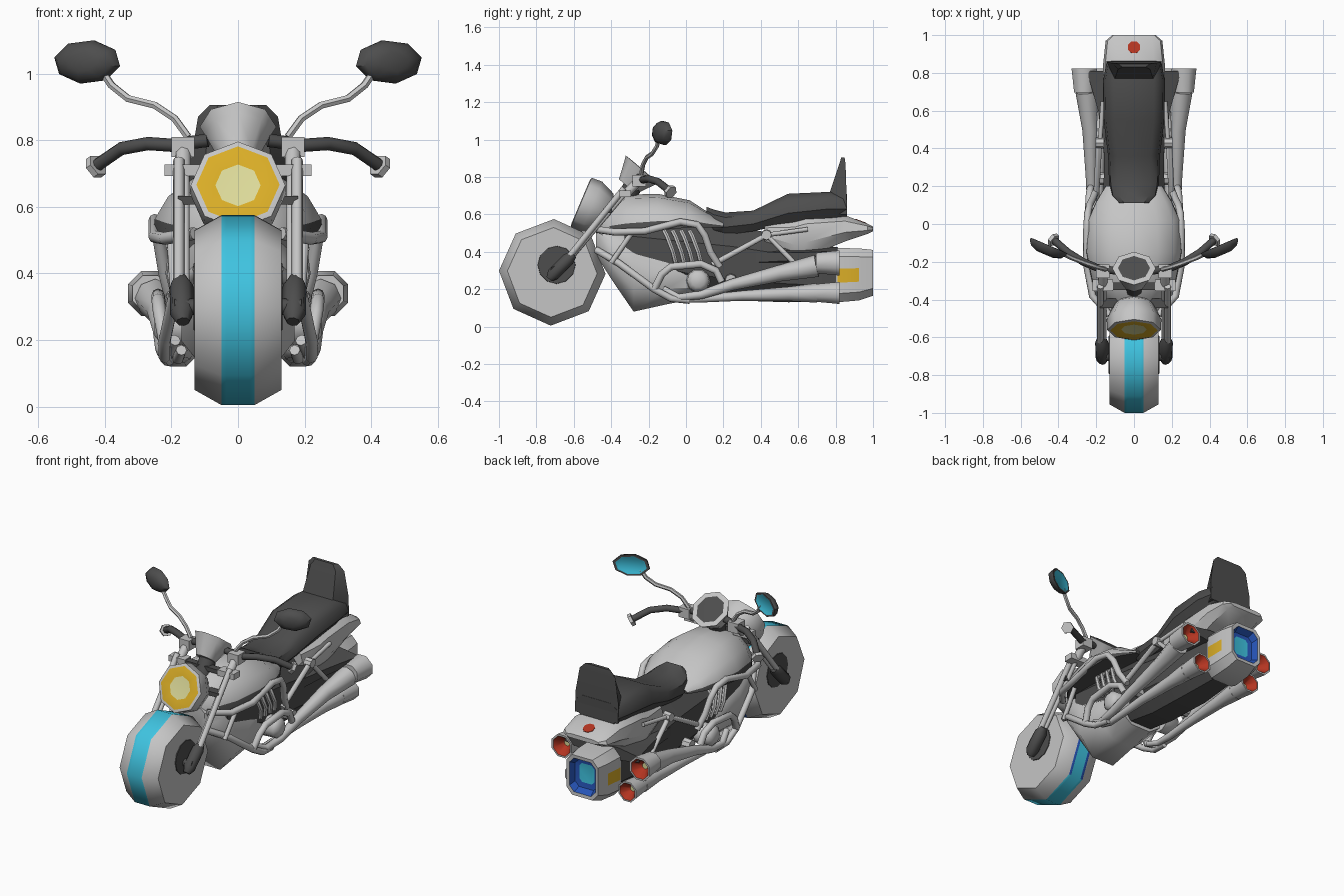
import bpy, bmesh, math
from mathutils import Vector as V

COLOURS = {
    "light_grey": (0.56, 0.56, 0.56), "dark_grey": (0.075, 0.075, 0.075),
    "cyan": (0.05, 0.55, 0.75), "blue": (0.02, 0.09, 0.48),
    "yellow": (0.70, 0.42, 0.02), "cream": (0.72, 0.70, 0.32),
    "red": (0.45, 0.035, 0.015)}
MATS = {}
for key, c in COLOURS.items():
    MATS[key] = bpy.data.materials.new(key)
    MATS[key].diffuse_color = (*c, 1)
L, D = "light_grey", "dark_grey"


def skin(name, rings, bands, mirror=False, angle=35, rule=None):
    """Join rings of points; bands = colour, or [first cap, each band, last cap]."""
    if isinstance(bands, str):
        bands = [bands] * (len(rings) + 1)
    bm = bmesh.new()
    vs = [[bm.verts.new(p) for p in r] for r in rings]
    n = len(rings[0])
    cols = {}
    cols[bm.faces.new(vs[0][::-1])] = bands[0]
    cols[bm.faces.new(vs[-1])] = bands[-1]
    for k in range(len(vs) - 1):
        for i in range(n):
            j = (i + 1) % n
            cols[bm.faces.new((vs[k][i], vs[k][j], vs[k + 1][j], vs[k + 1][i]))] = bands[k + 1]
    bmesh.ops.recalc_face_normals(bm, faces=bm.faces)
    used = []
    for f, c in cols.items():
        c = (rule and rule(f, f.calc_center_median())) or c
        if c not in used:
            used.append(c)
        f.material_index = used.index(c)
    me = bpy.data.meshes.new(name)
    bm.to_mesh(me)
    bm.free()
    for c in used:
        me.materials.append(MATS[c])
    ob = bpy.data.objects.new(name, me)
    bpy.context.collection.objects.link(ob)
    bpy.ops.object.select_all(action='DESELECT')
    ob.select_set(True)
    bpy.context.view_layer.objects.active = ob
    bpy.ops.object.shade_smooth_by_angle(angle=math.radians(angle))
    if mirror:
        ob.modifiers.new("Mirror", 'MIRROR')
    return ob


def loft(name, sections, shape, bands, **kw):
    """Body along y from (y, half width, bottom z, top z) sections."""
    full = shape + [(-a, b) for a, b in reversed(shape) if a > 0]
    rings = [[(a * w, y, lo + b * (hi - lo)) for a, b in full] for y, w, lo, hi in sections]
    return skin(name, rings, bands, **kw)


def lathe(name, centre, axis, profile, bands, n=8, phase=0.0, stretch=1, **kw):
    axis = V(axis).normalized()
    u = axis.cross(V((0, 0, 1))).normalized()
    v = u.cross(axis)
    rings = [[V(centre) + axis * d + u * (r * stretch * math.cos(phase + math.tau * i / n))
              + v * (r * math.sin(phase + math.tau * i / n)) for i in range(n)] for d, r in profile]
    return skin(name, rings, bands, **kw)


def tube(name, pts, radii, col=L, n=8, mirror=True):
    pts = [V(p) for p in pts]
    if not isinstance(radii, (list, tuple)):
        radii = [radii] * len(pts)
    rings, u = [], None
    for i, p in enumerate(pts):
        t = (pts[min(i + 1, len(pts) - 1)] - pts[max(i - 1, 0)]).normalized()
        u = t.orthogonal() if u is None else u - t * u.dot(t)
        u.normalize()
        w = t.cross(u)
        rings.append([p + (u * math.cos(math.tau * k / n) + w * math.sin(math.tau * k / n)) * radii[i]
                      for k in range(n)])
    return skin(name, rings, col, mirror=mirror, angle=55)


def box(name, c, s, col=L, mirror=False):
    sq = [(-1, -1), (1, -1), (1, 1), (-1, 1)]
    skin(name, [[(c[0] + a * s[0] / 2, c[1] + b * s[1] / 2, c[2] + k * s[2] / 2) for a, b in sq]
                for k in (-1, 1)], col, mirror=mirror)


OCT = [(0.45, 0), (1, 0.28), (1, 0.72), (0.45, 1)]
NOZZLE = [(0.65, 0), (1, 0.16), (1, 0.36), (1, 0.62), (1, 0.84), (0.65, 1)]
DOME = [(0, 0), (1, 0), (0.98, 0.25), (0.82, 0.6), (0.5, 0.9), (0, 1)]
FLAT = [(0, 0), (0.75, 0), (1, 0.35), (0.93, 0.78), (0.65, 1), (0, 1)]

# Front wheel with stripe and hubs
lathe("front_wheel", (0, -0.715, 0.29), (1, 0, 0),
      [(-0.13, 0.24), (-0.05, 0.285), (-0.035, 0.285), (0.035, 0.285), (0.05, 0.285), (0.13, 0.24)],
      [L, L, "cyan", "cyan", "cyan", L, L], phase=0.03, angle=50,
      rule=lambda f, c: "blue" if 0.036 < abs(c.x) < 0.05 and f.normal.y > 0.6 else None)
lathe("wheel_hub", (0.13, -0.692, 0.33), (1, 0, 0), [(-0.01, 0.105), (0.004, 0.1)], D, n=12, mirror=True)

# Forks
tube("fork_outer", [(0.178, -0.66, 0.33), (0.178, -0.33, 0.74)], 0.017)
tube("fork_inner", [(0.158, -0.63, 0.35), (0.158, -0.31, 0.73)], 0.013)
tube("fork_foot", [(0.165, -0.73, 0.255), (0.168, -0.71, 0.28), (0.17, -0.63, 0.36), (0.172, -0.6, 0.385)],
     [0.02, 0.036, 0.036, 0.02], D)
tube("axle", [(0.1, -0.70, 0.30), (0.19, -0.70, 0.30)], 0.025, D)
box("fork_clamp", (0.165, -0.325, 0.71), (0.11, 0.06, 0.035), mirror=True)
box("clamp_bridge", (0, -0.33, 0.71), (0.24, 0.04, 0.025), D)
box("lower_clamp", (0, -0.42, 0.62), (0.36, 0.05, 0.025), D)
tube("steering_neck", [(0, -0.28, 0.76), (0, -0.42, 0.5)], 0.05, D, mirror=False)

# Headlight
lathe("headlight", (0, -0.56, 0.665), (0, -0.92, 0.39),
      [(-0.17, 0.06), (-0.14, 0.11), (-0.06, 0.145), (0, 0.142), (0.004, 0.125), (-0.001, 0.068)],
      [L, L, L, L, L, "yellow", "cream"], angle=50)

# Gauge
lathe("gauge", (0, -0.235, 0.84), (0, 0.65, 0.76),
      [(-0.12, 0.06), (-0.03, 0.1), (0, 0.115), (0.002, 0.085)], [L, L, L, L, D], angle=50)

# Handlebars and mirrors
box("bar_riser", (0.165, -0.25, 0.78), (0.07, 0.07, 0.06), mirror=True)
tube("riser_link", [(0.165, -0.25, 0.78), (0.165, -0.32, 0.71)], 0.025)
tube("handlebar", [(0.09, -0.25, 0.80), (0.2, -0.23, 0.785), (0.27, -0.2, 0.79), (0.35, -0.15, 0.775),
                   (0.43, -0.08, 0.72)], 0.02, D)
lathe("bar_end", (0.425, -0.085, 0.722), (0.65, 0.55, -0.45), [(-0.008, 0.036), (0.012, 0.036)], L,
      n=6, mirror=True)
tube("mirror_stem", [(0.15, -0.24, 0.81), (0.19, -0.23, 0.865), (0.25, -0.21, 0.905), (0.33, -0.18, 0.925),
                     (0.38, -0.155, 0.965), (0.41, -0.145, 1.01)], 0.012, n=6)
lathe("mirror", (0.455, -0.125, 1.035), (-0.39, 0.92, 0),
      [(-0.04, 0.03), (-0.025, 0.055), (0, 0.066), (0.012, 0.066), (0.013, 0.056), (0.01, 0.052)],
      [D, D, D, D, D, "cyan", "cyan"], stretch=1.62, phase=0.2, mirror=True, angle=50)

# Tank with dark lower edge
loft("tank", [(-0.47, 0.09, 0.51, 0.60), (-0.41, 0.16, 0.50, 0.65), (-0.32, 0.22, 0.50, 0.705),
              (-0.15, 0.255, 0.515, 0.71), (0.02, 0.245, 0.53, 0.675), (0.12, 0.2, 0.53, 0.61),
              (0.2, 0.15, 0.53, 0.57)], DOME, L, angle=45,
     rule=lambda f, c: D if f.normal.z < 0.25 and c.y > -0.42 else None)

# Belly, engine core and rear body
loft("belly", [(-0.48, 0.11, 0.38, 0.56), (-0.39, 0.17, 0.24, 0.54), (-0.28, 0.17, 0.08, 0.50),
               (-0.1, 0.17, 0.12, 0.42), (0.06, 0.15, 0.15, 0.36)], OCT, L, angle=50)
loft("engine_core", [(-0.33, 0.16, 0.30, 0.56), (0.0, 0.165, 0.18, 0.56), (0.25, 0.16, 0.14, 0.54),
                     (0.55, 0.16, 0.13, 0.48), (0.82, 0.12, 0.14, 0.42)], OCT, D)
loft("rear_side_panel", [(0.3, 0.15, 0.30, 0.44), (0.6, 0.19, 0.33, 0.42), (0.81, 0.25, 0.35, 0.425)], OCT, D)

# Rear thruster with recessed glowing nozzle
loft("thruster", [(0.78, 0.115, 0.135, 0.42), (0.81, 0.125, 0.13, 0.42), (0.925, 0.12, 0.14, 0.418),
                  (1.0, 0.105, 0.165, 0.41), (0.998, 0.088, 0.185, 0.39), (0.96, 0.075, 0.205, 0.37),
                  (0.955, 0.05, 0.235, 0.35)], NOZZLE, [L, L, L, L, L, "blue", "blue", "cyan"],
     rule=lambda f, c: "yellow" if abs(f.normal.x) > 0.9 and 0.82 < c.y < 0.92 and abs(c.x) > 0.11
     and 0.23 < c.z < 0.31 else None)

# Seat and backrest
loft("seat", [(0.11, 0.08, 0.55, 0.64), (0.15, 0.12, 0.5, 0.625), (0.21, 0.132, 0.49, 0.61),
              (0.36, 0.137, 0.51, 0.62), (0.545, 0.16, 0.55, 0.71), (0.76, 0.163, 0.58, 0.72),
              (0.86, 0.145, 0.585, 0.71)], FLAT, D, angle=45)
skin("backrest", [[(-w, b, z), (-w * 0.7, a, z), (w * 0.7, a, z), (w, b, z)] for z, w, a, b in
                  [(0.6, 0.145, 0.74, 0.862), (0.72, 0.145, 0.77, 0.858), (0.87, 0.12, 0.82, 0.853),
                   (0.905, 0.085, 0.83, 0.848)]], D)

# Tail fender and lamp
loft("tail_fender", [(0.42, 0.14, 0.45, 0.55), (0.58, 0.16, 0.36, 0.58), (0.64, 0.165, 0.37, 0.6),
                     (0.85, 0.163, 0.455, 0.595), (0.97, 0.15, 0.495, 0.55), (1.0, 0.115, 0.51, 0.535)], FLAT, L)
lathe("tail_lamp", (0, 0.935, 0.5625), (0, 0.35, 0.94), [(-0.004, 0.036), (0.003, 0.035)], "red",
      phase=math.pi / 8)

# Exhaust pipes flaring to the rear, with deep red and cream mouths
for tag, path, end_r in (
        ("upper", [(0.19, -0.12, 0.2), (0.215, -0.04, 0.155), (0.225, 0.08, 0.17), (0.225, 0.25, 0.225),
                   (0.23, 0.5, 0.285), (0.25, 0.7, 0.325), (0.263, 0.80, 0.34)], 0.073),
        ("lower", [(0.17, -0.08, 0.17), (0.18, 0.0, 0.145), (0.185, 0.1, 0.15), (0.185, 0.3, 0.165),
                   (0.18, 0.55, 0.175), (0.18, 0.7, 0.18), (0.18, 0.80, 0.18)], 0.064)):
    tube(tag + "_exhaust", path[:-1], [end_r * k for k in (0.25, 0.28, 0.32, 0.42, 0.6, 0.82)])
    lathe(tag + "_exhaust_mouth", path[-1], (0, 1, 0),
          [(-0.105, end_r * 0.8), (0.022, end_r), (0.022, end_r * 0.84), (-0.03, end_r * 0.26)],
          [L, L, L, "red", "cream"], mirror=True, phase=math.pi / 8, angle=50)

# Frame tubes
tube("upper_frame", [(0.13, -0.48, 0.52), (0.22, -0.38, 0.505), (0.25, -0.22, 0.51), (0.25, -0.03, 0.56),
                     (0.245, 0.06, 0.545), (0.235, 0.1, 0.49), (0.22, 0.13, 0.4), (0.2, 0.18, 0.32)], 0.019)
tube("lower_frame", [(0.12, -0.48, 0.41), (0.19, -0.36, 0.34), (0.22, -0.17, 0.2), (0.22, -0.08, 0.15),
                     (0.21, 0.02, 0.14)], 0.019)
tube("engine_guard", [(0.22, -0.17, 0.2), (0.235, -0.13, 0.28), (0.24, -0.08, 0.32), (0.24, 0.08, 0.335),
                      (0.235, 0.16, 0.3), (0.23, 0.19, 0.24)], 0.02)
tube("front_strut", [(0.2, -0.29, 0.5), (0.19, -0.4, 0.34)], 0.014)
tube("rear_strut", [(0.2, 0.14, 0.33), (0.185, 0.43, 0.49), (0.18, 0.59, 0.33)], 0.016)
tube("seat_rail", [(0.18, 0.43, 0.49), (0.165, 0.65, 0.52)], 0.012)
lathe("strut_joint", (0.18, 0.43, 0.49), (1, 0, 0), [(-0.02, 0.03), (0.025, 0.027)], L, mirror=True)

# Engine details
for i in range(4):
    y = -0.1 + i * 0.045
    tube("header_pipe_%d" % (i + 1), [(0.16, y - 0.015, 0.51), (0.195, y, 0.48), (0.205, y + 0.03, 0.40),
                                      (0.19, y + 0.045, 0.34)], 0.013, n=6)
lathe("crank_cover", (0.2, 0.065, 0.245), (1, 0, 0), [(-0.06, 0.065), (0.03, 0.06), (0.05, 0.035)], L,
      n=10, mirror=True, angle=60)
lathe("pivot_cover", (0.18, 0.24, 0.25), (1, 0, 0), [(-0.04, 0.035), (0.03, 0.03)], L, mirror=True)
